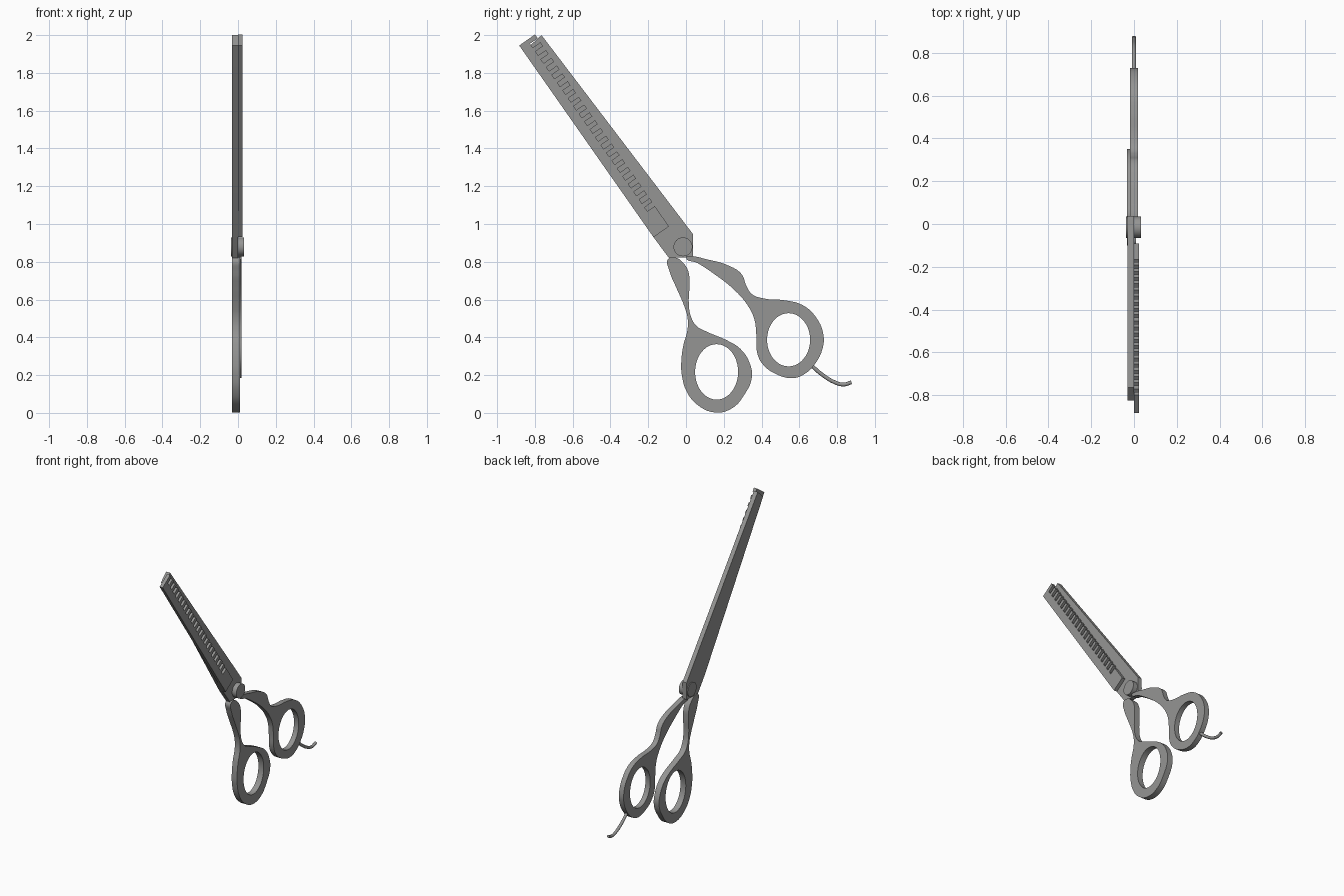
import bpy, bmesh, math
from mathutils import Matrix, Vector

if "Cube" in bpy.data.objects:
    bpy.data.objects.remove(bpy.data.objects["Cube"])

steel = bpy.data.materials.new("brushed_steel")
steel.diffuse_color = (0.30, 0.30, 0.295, 1)
steel.use_nodes = True
steel.node_tree.nodes["Principled BSDF"].inputs["Base Color"].default_value = steel.diffuse_color

# profile plane (u, v, depth) -> world (y, z, x)
TO_WORLD = Matrix(((0, 0, 1, 0), (1, 0, 0, 0), (0, 1, 0, 0), (0, 0, 0, 1)))


def finish(ob):
    ob.data.materials.clear()
    ob.data.materials.append(steel)
    bpy.ops.object.select_all(action='DESELECT')
    ob.select_set(True)
    bpy.context.view_layer.objects.active = ob
    bpy.ops.object.shade_smooth_by_angle(angle=math.radians(35))


def plate(name, outline, x0, x1, smooth=False, hole=None):
    """Extrude a (y, z) outline from x0 to x1, with an optional oval hole."""
    cu = bpy.data.curves.new(name, 'CURVE')
    cu.dimensions = '2D'
    cu.fill_mode = 'BOTH'
    cu.extrude = (x1 - x0) / 2
    cu.resolution_u = 5
    loops = [(outline, smooth)]
    if hole:
        cy, cz, ry, rz = hole
        loops.append(([(cy + ry * math.cos(a * math.tau / 40), cz + rz * math.sin(a * math.tau / 40))
                       for a in range(40)], False))
    for pts, soft in loops:
        sp = cu.splines.new('BEZIER' if soft else 'POLY')
        if soft:
            sp.bezier_points.add(len(pts) - 1)
            for bp, (y, z) in zip(sp.bezier_points, pts):
                bp.co = (y, z, 0)
                bp.handle_left_type = bp.handle_right_type = 'AUTO'
        else:
            sp.points.add(len(pts) - 1)
            for p, (y, z) in zip(sp.points, pts):
                p.co = (y, z, 0, 1)
        sp.use_cyclic_u = True
    ob = bpy.data.objects.new(name, cu)
    bpy.context.collection.objects.link(ob)
    bpy.ops.object.select_all(action='DESELECT')
    ob.select_set(True)
    bpy.context.view_layer.objects.active = ob
    bpy.ops.object.convert(target='MESH')
    ob = bpy.context.view_layer.objects.active
    me = ob.data
    me.transform(Matrix.Translation(((x0 + x1) / 2, 0, 0)) @ TO_WORLD)
    bm = bmesh.new()
    bm.from_mesh(me)
    bmesh.ops.remove_doubles(bm, verts=bm.verts, dist=1e-5)
    bmesh.ops.recalc_face_normals(bm, faces=bm.faces)
    bm.to_mesh(me)
    bm.free()
    finish(ob)
    return ob


# rear straight blade with the pivot plate
plate("straight_blade", [(-0.765, 2.0), (0.038, 0.945), (0.038, 0.825), (-0.09, 0.82),
                         (-0.172, 0.93), (-0.825, 1.945)], -0.031, 0.0)

# front comb blade: teeth stepped along its inner edge
base, tip = Vector((-0.172, 0.93)), Vector((-0.883, 1.945))
along = (tip - base).normalized()
across = Vector((along.y, -along.x))
length, teeth, start = (tip - base).length, 22, 0.131
pitch = (length - start) / teeth
sv = [(0, 0), (0, 0.1), (start, 0.1)]
for i in range(teeth):
    s = start + i * pitch
    sv += [(s, 0.052), (s + pitch * 0.5, 0.052), (s + pitch * 0.5, 0.102), (s + pitch, 0.102)]
sv.append((length, 0))
plate("comb_blade", [tuple(base + along * s + across * v) for s, v in sv], 0.0, 0.024)

# finger handles with oval rings
plate("lower_handle", [(-0.095, 0.815), (-0.087, 0.75), (-0.05, 0.66), (-0.013, 0.575), (0.008, 0.505),
                       (0.008, 0.44), (-0.013, 0.363), (-0.025, 0.27), (-0.022, 0.2), (0.003, 0.114),
                       (0.06, 0.043), (0.155, 0.002), (0.245, 0.025), (0.31, 0.098), (0.348, 0.183),
                       (0.342, 0.25), (0.29, 0.337), (0.215, 0.385), (0.114, 0.428), (0.056, 0.46),
                       (0.026, 0.51), (0.015, 0.575), (0.018, 0.68), (0.012, 0.75), (-0.018, 0.797),
                       (-0.055, 0.822)],
      -0.032, 0.010, True, (0.162, 0.217, 0.114, 0.147))
plate("upper_handle", [(0.015, 0.83), (0.114, 0.812), (0.22, 0.782), (0.294, 0.735), (0.321, 0.67),
                       (0.35, 0.628), (0.416, 0.605), (0.522, 0.596), (0.618, 0.57), (0.692, 0.501),
                       (0.728, 0.41), (0.722, 0.337), (0.681, 0.257), (0.628, 0.206), (0.565, 0.184),
                       (0.48, 0.204), (0.411, 0.252), (0.379, 0.31), (0.372, 0.416), (0.362, 0.495),
                       (0.326, 0.57), (0.257, 0.65), (0.151, 0.734), (0.061, 0.793), (0.0, 0.824)],
      -0.018, 0.019, True, (0.543, 0.387, 0.114, 0.141))

# curved finger rest
rest = [(0.665, 0.25), (0.72, 0.203), (0.785, 0.163), (0.835, 0.15), (0.876, 0.162)]
cu = bpy.data.curves.new("finger_rest", 'CURVE')
cu.dimensions = '3D'
cu.bevel_depth = 0.010
cu.use_fill_caps = True
cu.resolution_u = 5
sp = cu.splines.new('BEZIER')
sp.bezier_points.add(len(rest) - 1)
for bp, (y, z) in zip(sp.bezier_points, rest):
    bp.co = (0, y, z)
    bp.handle_left_type = bp.handle_right_type = 'AUTO'
ob = bpy.data.objects.new("finger_rest", cu)
bpy.context.collection.objects.link(ob)
bpy.ops.object.select_all(action='DESELECT')
ob.select_set(True)
bpy.context.view_layer.objects.active = ob
bpy.ops.object.convert(target='MESH')
finish(bpy.context.view_layer.objects.active)

# pivot screw
bpy.ops.mesh.primitive_cylinder_add(vertices=40, radius=0.05, depth=0.07,
                                    location=(-0.002, -0.016, 0.879), rotation=(0, math.pi / 2, 0))
bpy.context.object.name = "pivot_screw"
finish(bpy.context.object)
